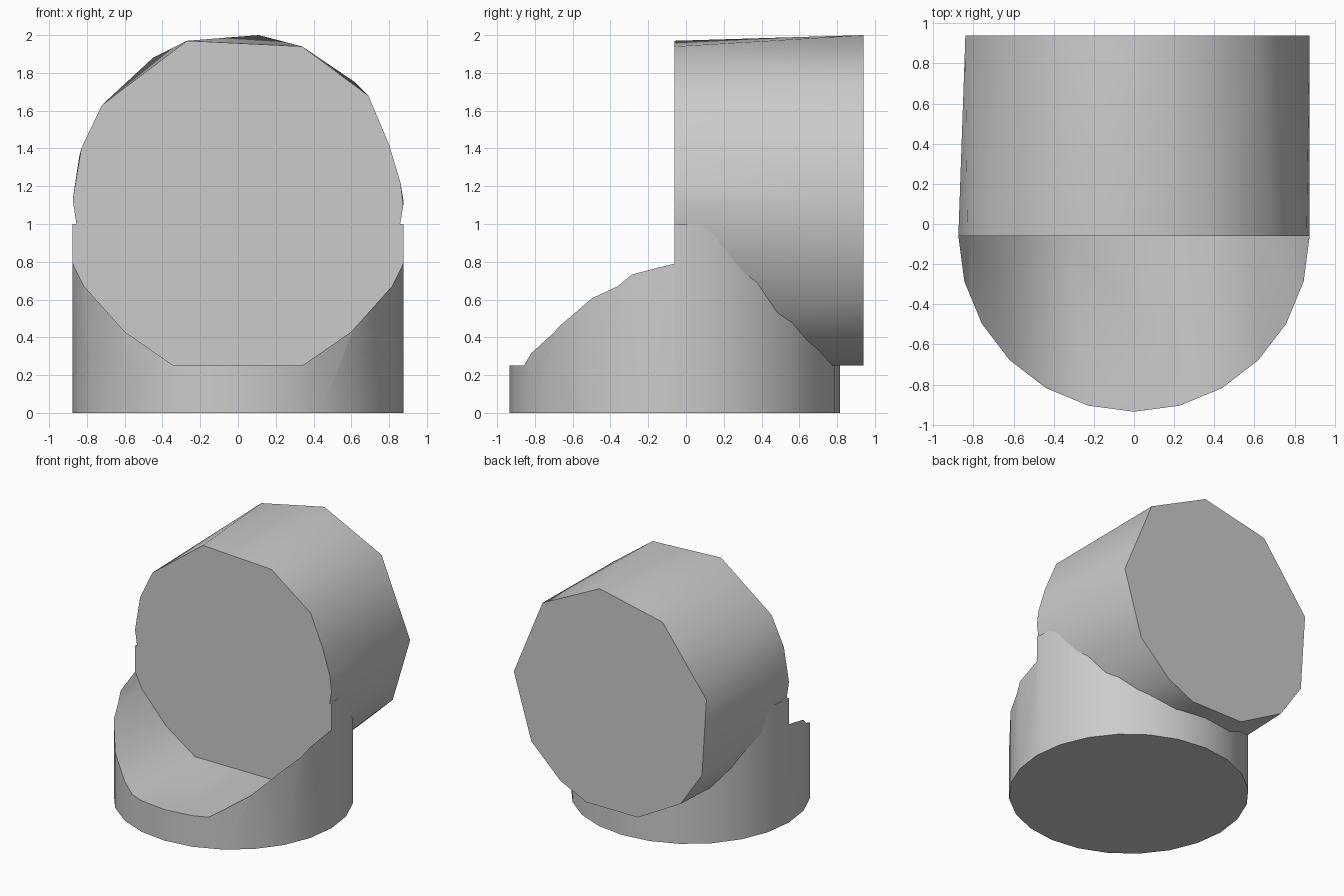
import bpy
import bmesh
from math import radians
from mathutils import Matrix

default = bpy.data.objects.get("Cube")
if default:
    bpy.data.objects.remove(default, do_unlink=True)

R = 0.875       # pipe radius
FRONT = -0.06   # plane of the front cap, also the base axis
BACK = 0.94

grey = bpy.data.materials.new("plain_grey")
grey.use_nodes = True
COLOUR = (0.6, 0.6, 0.6, 1)
grey.diffuse_color = COLOUR
grey.node_tree.nodes["Principled BSDF"].inputs["Base Color"].default_value = COLOUR


def make(name, bm):
    bmesh.ops.recalc_face_normals(bm, faces=bm.faces)
    mesh = bpy.data.meshes.new(name)
    bm.to_mesh(mesh)
    bm.free()
    mesh.materials.append(grey)
    obj = bpy.data.objects.new(name, mesh)
    bpy.context.collection.objects.link(obj)
    return obj


def smooth(obj, degrees):
    for poly in obj.data.polygons:
        poly.use_smooth = True
    obj.data.set_sharp_from_angle(angle=radians(degrees))


def mirrored(half):
    """Complete a right-hand outline with its left-hand mirror."""
    return half + [(-x, z) for x, z in reversed(half)]


# Horizontal drum: hull between the front and back outlines
low_front = mirrored([(0.83, 0.83), (0.62, 0.43), (0.34, 0.25)])
top_front = [(0.875, 1.1), (0.86, 1.22), (0.8, 1.42), (0.69, 1.68), (0.34, 1.94),
             (-0.27, 1.97), (-0.72, 1.63), (-0.83, 1.4), (-0.875, 1.13)]
back = [(0.875, 1.13), (0.62, 1.75), (0.11, 2.0), (-0.45, 1.88), (-0.84, 1.36),
        (-0.8, 0.74), (-0.61, 0.46), (-0.23, 0.25), (0.23, 0.25), (0.46, 0.36),
        (0.72, 0.61)]
bm = bmesh.new()
for outline, y in ((low_front + top_front, FRONT), (back, BACK)):
    for x, z in outline:
        bm.verts.new((x, y, z))
bmesh.ops.convex_hull(bm, input=bm.verts)
bmesh.ops.dissolve_limit(bm, angle_limit=radians(0.5), verts=bm.verts, edges=bm.edges)
drum = make("horizontal_drum", bm)
smooth(drum, 40)

# Upright round base
bm = bmesh.new()
bmesh.ops.create_cone(bm, cap_ends=True, segments=24, radius1=R, radius2=R, depth=1,
                      matrix=Matrix.Translation((0, FRONT, 0.5)))
base = make("round_base", bm)

# Scoop that hollows the front half of the base
scoop = mirrored([(1, 1.2), (1, 0.81), (R, 0.79), (0.864, 0.77), (0.814, 0.67),
                  (0.6, 0.43), (0.34, 0.25)])
bm = bmesh.new()
face = bm.faces.new([bm.verts.new((x, -1.2, z)) for x, z in scoop])
wall = bmesh.ops.extrude_face_region(bm, geom=[face])["geom"]
bmesh.ops.translate(bm, vec=(0, FRONT + 1.2, 0),
                    verts=[v for v in wall if isinstance(v, bmesh.types.BMVert)])
cutter = make("scoop_cutter", bm)
cutter.hide_render = True

cut = base.modifiers.new("scoop", 'BOOLEAN')
cut.operation = 'DIFFERENCE'
cut.solver = 'EXACT'
cut.object = cutter
bpy.context.view_layer.objects.active = base
bpy.ops.object.modifier_apply(modifier=cut.name)
bpy.data.objects.remove(cutter, do_unlink=True)
smooth(base, 40)
